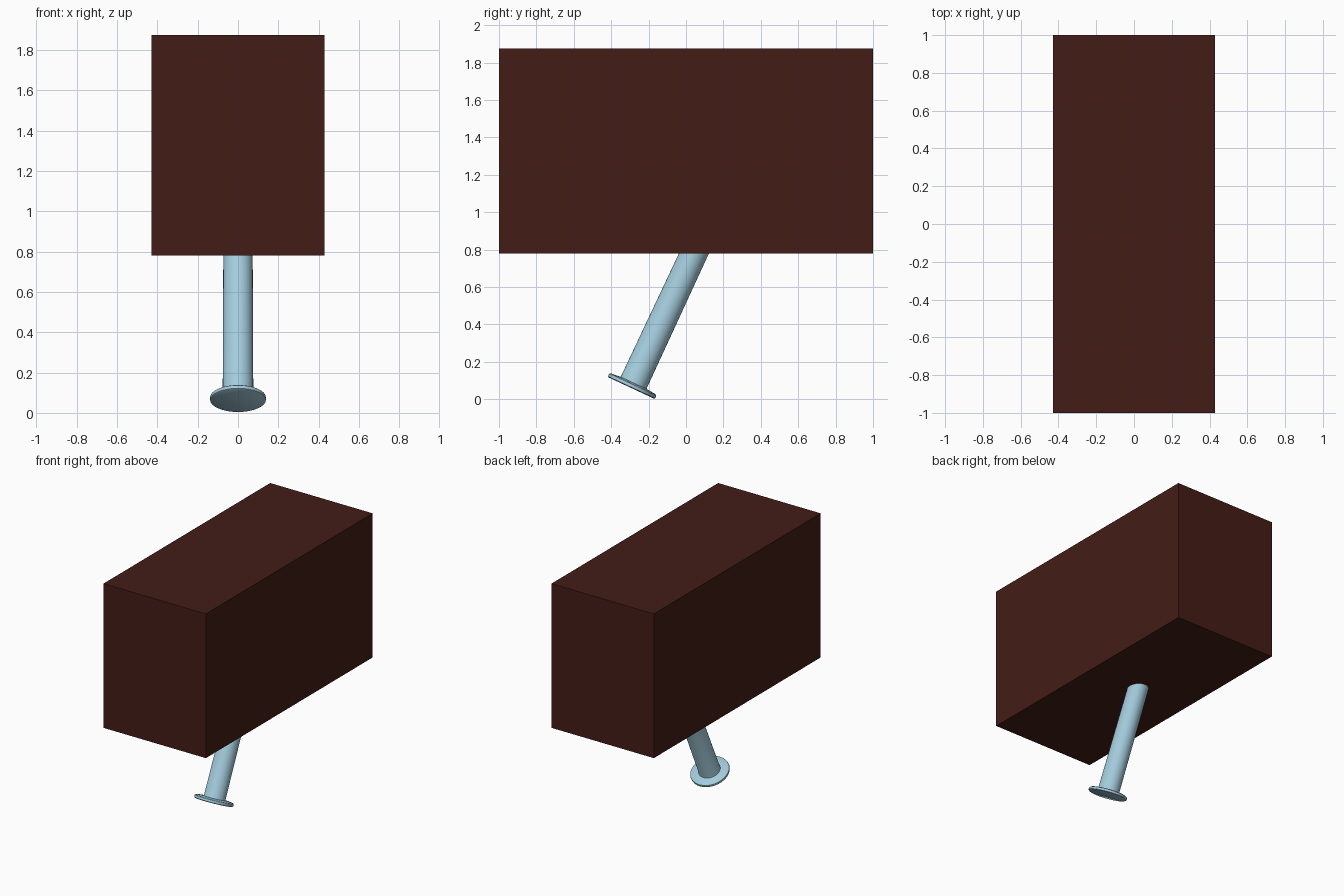
import bpy, bmesh
from math import radians, sin, pi
from mathutils import Matrix, Vector

if "Cube" in bpy.data.objects:
    bpy.data.objects.remove(bpy.data.objects["Cube"])


def material(name, color):
    m = bpy.data.materials.new(name)
    m.diffuse_color = (*color, 1)
    m.use_nodes = True
    m.node_tree.nodes["Principled BSDF"].inputs["Base Color"].default_value = m.diffuse_color
    return m


def add_object(name, bm, mat):
    bmesh.ops.recalc_face_normals(bm, faces=bm.faces)
    mesh = bpy.data.meshes.new(name)
    bm.to_mesh(mesh)
    bm.free()
    mesh.materials.append(mat)
    obj = bpy.data.objects.new(name, mesh)
    bpy.context.collection.objects.link(obj)
    return obj


# Rectangular block
bm = bmesh.new()
bmesh.ops.create_cube(bm, size=1, matrix=Matrix.Translation((0, 0, 1.3275)) @ Matrix.Diagonal((0.86, 2, 1.095, 1)))
add_object("block", bm, material("dark_brown", (0.056, 0.0116, 0.008)))

# Nail: one lathed profile with a flat round head and a slightly tapering shank
profile = [(0, 0), (0.132, 0), (0.138, 0.004), (0.14, 0.012), (0.138, 0.02),
           (0.131, 0.025), (0.078, 0.03), (0.076, 0.036), (0.0725, 0.88), (0, 0.88)]
bm = bmesh.new()
verts = [bm.verts.new((r, 0, z)) for r, z in profile]
edges = [bm.edges.new(pair) for pair in zip(verts, verts[1:])]
bmesh.ops.spin(bm, geom=verts + edges, cent=(0, 0, 0), axis=(0, 0, 1),
               angle=2 * pi, steps=32, use_duplicate=False)
bmesh.ops.remove_doubles(bm, verts=bm.verts, dist=0.0001)
nail = add_object("nail", bm, material("pale_blue_steel", (0.37, 0.6, 0.72)))

# Lean the nail so the rim of its head rests on the ground
tilt = radians(25)
nail.location = (0, -0.293, 0.14 * sin(tilt) + 0.001)
nail.rotation_euler = (-tilt, 0, 0)
bpy.context.view_layer.objects.active = nail
nail.select_set(True)
bpy.ops.object.shade_smooth_by_angle(angle=radians(35))
